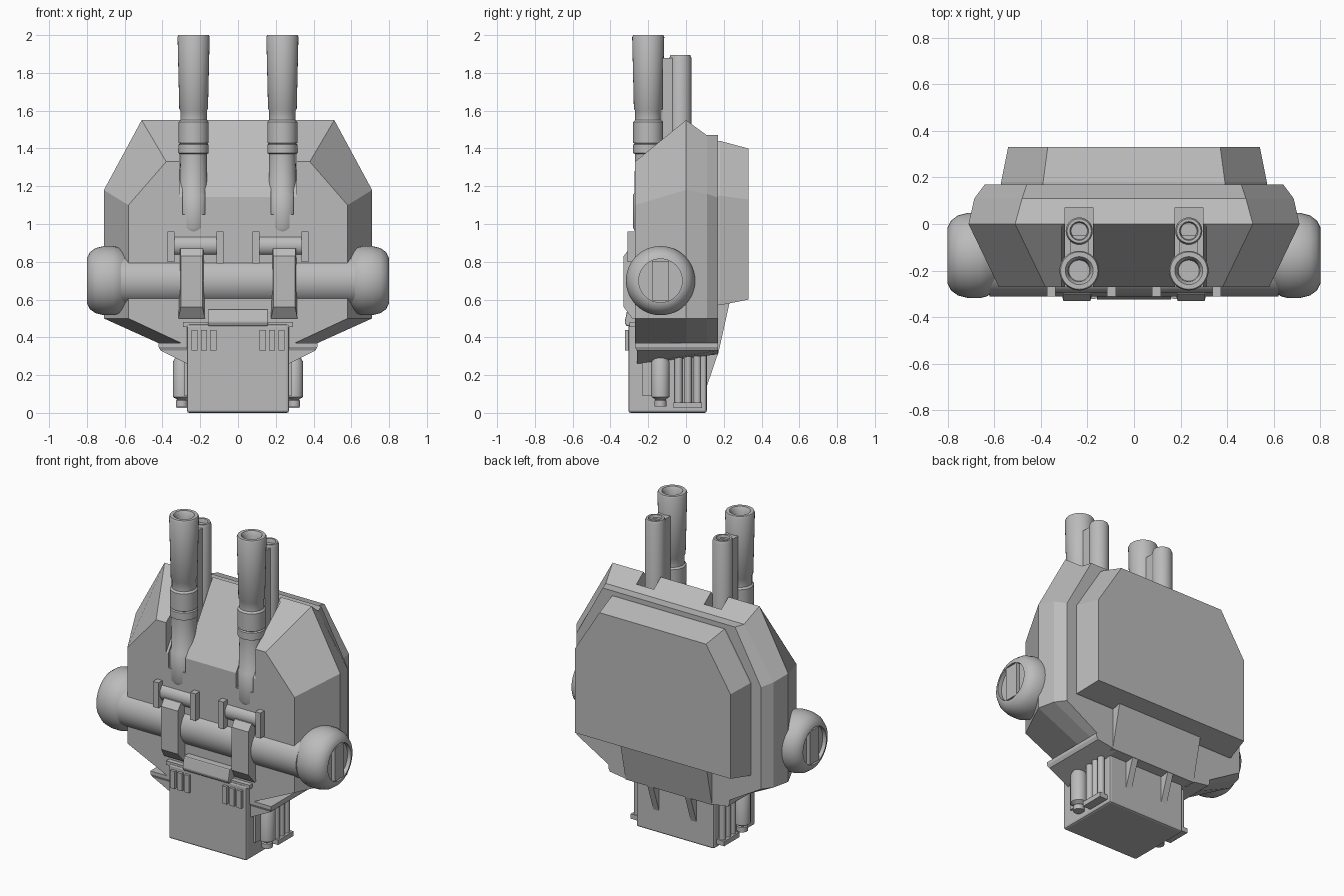
import bpy, bmesh, math
from mathutils import Matrix, Vector

cube = bpy.data.objects.get("Cube")
if cube:
    bpy.data.objects.remove(cube, do_unlink=True)

grey = bpy.data.materials.new("plain_grey")
grey.use_nodes = True
grey.diffuse_color = (0.5, 0.5, 0.5, 1)
grey.node_tree.nodes["Principled BSDF"].inputs["Base Color"].default_value = (0.5, 0.5, 0.5, 1)


def finish(name, bm, smooth=False, bevel=0):
    bmesh.ops.recalc_face_normals(bm, faces=bm.faces)
    me = bpy.data.meshes.new(name)
    bm.to_mesh(me)
    bm.free()
    ob = bpy.data.objects.new(name, me)
    bpy.context.collection.objects.link(ob)
    me.materials.append(grey)
    bpy.ops.object.select_all(action="DESELECT")
    ob.select_set(True)
    bpy.context.view_layer.objects.active = ob
    if bevel:
        mod = ob.modifiers.new("soft_edges", "BEVEL")
        mod.width = bevel
        mod.segments = 2
    if smooth:
        bpy.ops.object.shade_smooth_by_angle(angle=math.radians(35))
    return ob


def loft(name, rings, bevel=0):
    """Skin a list of equal closed rings and cap both ends."""
    bm = bmesh.new()
    loops = [[bm.verts.new(p) for p in ring] for ring in rings]
    n = len(loops[0])
    for a, b in zip(loops, loops[1:]):
        for i in range(n):
            bm.faces.new((a[i], a[(i + 1) % n], b[(i + 1) % n], b[i]))
    bm.faces.new(loops[0])
    bm.faces.new(loops[-1])
    return finish(name, bm, bevel=bevel)


def mirrored(y, half):
    """Symmetric outline in x and z at depth y."""
    return [(x, y, z) for x, z in half] + [(-x, y, z) for x, z in reversed(half)]


def box(name, x, y, z, bevel=0):
    rings = [[(x[0], y[0], h), (x[1], y[0], h), (x[1], y[1], h), (x[0], y[1], h)] for h in z]
    return loft(name, rings, bevel)


def side_profile(name, x0, x1, pts, bevel=0):
    """Extrude a y, z outline along x."""
    return loft(name, [[(x, y, z) for y, z in pts] for x in (x0, x1)], bevel)


def lathe(name, pts, centre, axis="Z", side=1, steps=32):
    """Spin (along, radius) points around an axis."""
    bm = bmesh.new()
    vs = [bm.verts.new((r, 0, a)) for a, r in pts]
    es = [bm.edges.new(p) for p in zip(vs, vs[1:])]
    bmesh.ops.spin(bm, geom=vs + es, cent=(0, 0, 0), axis=(0, 0, 1),
                   angle=math.tau, steps=steps)
    bmesh.ops.remove_doubles(bm, verts=bm.verts, dist=0.0001)
    if axis == "X":
        bm.transform(Matrix.Rotation(side * math.pi / 2, 4, "Y"))
    bm.transform(Matrix.Translation(Vector(centre)))
    return finish(name, bm, smooth=True)


def cut(target, cutter):
    mod = target.modifiers.new("cut", "BOOLEAN")
    mod.operation = "DIFFERENCE"
    mod.solver = "EXACT"
    mod.object = cutter
    bpy.context.view_layer.objects.active = target
    bpy.ops.object.modifier_apply(modifier=mod.name)
    bpy.data.objects.remove(cutter, do_unlink=True)


# Armoured shell, widest at the middle ring
shell = loft("shell", [
    mirrored(-0.27, [(0.38, 1.33), (0.58, 1.1), (0.58, 0.5), (0.28, 0.36)]),
    mirrored(0.0, [(0.51, 1.55), (0.71, 1.18), (0.71, 0.5), (0.4, 0.36)]),
    mirrored(0.11, [(0.48, 1.47), (0.685, 1.16), (0.685, 0.5), (0.4, 0.36)]),
    mirrored(0.17, [(0.46, 1.47), (0.64, 1.14), (0.64, 0.5), (0.4, 0.36)])])
# Steep centre slope and the barrel channels
cut(shell, side_profile("slope_cutter", -0.31, 0.31,
                        [(-0.4, 1.14), (-0.272, 1.14), (0.0, 1.551), (0.0, 1.8), (-0.4, 1.8)]))
for s in (-1, 1):
    xs = sorted((s * 0.175, s * 0.295))
    cut(shell, box("channel_cutter", xs, (-0.3, 0.07), (1.05, 1.8)))

# Rear pack and the sloped panel under it
loft("rear_pack", [
    mirrored(0.15, [(0.39, 1.44), (0.57, 1.15), (0.57, 0.57)]),
    mirrored(0.18, [(0.39, 1.44), (0.57, 1.15), (0.57, 0.57)]),
    mirrored(0.33, [(0.37, 1.4), (0.54, 1.13), (0.54, 0.6)])])
side_profile("rear_lower_panel", -0.3, 0.3, [(0.1, 0.58), (0.23, 0.58), (0.17, 0.31), (0.1, 0.31)])

# Collar and base block
loft("collar", [[(-x, y0, z), (x, y0, z), (x, 0.17, z + t), (-x, 0.17, z + t)]
                for x, y0, z, t in ((0.27, -0.26, 0.26, 0.05), (0.41, -0.26, 0.33, 0.0),
                                    (0.42, -0.27, 0.35, 0.0), (0.42, -0.27, 0.37, 0.0))])
box("base_block", (-0.27, 0.27), (-0.305, 0.11), (0, 0.47), 0.012)
box("base_top_lip", (-0.29, 0.29), (-0.3, -0.2), (0.455, 0.48))
side_profile("front_latch", -0.16, 0.16,
             [(-0.25, 0.46), (-0.315, 0.46), (-0.325, 0.48), (-0.31, 0.55), (-0.25, 0.55)], 0.006)

# Axle across the front
lathe("front_axle", [(-0.62, 0), (-0.62, 0.13), (0.62, 0.13), (0.62, 0)], (0, -0.18, 0.7), "X")

for s, tag in ((1, "left"), (-1, "right")):
    def span(a, b):
        return sorted((s * a, s * b))

    # End knob with a bar across its hollow face
    lathe(tag + "_knob", [(0.52, 0.0), (0.52, 0.13), (0.57, 0.137), (0.6, 0.155), (0.63, 0.175),
                          (0.66, 0.183), (0.71, 0.183), (0.755, 0.172), (0.785, 0.15),
                          (0.8, 0.12), (0.8, 0.115), (0.775, 0.115), (0.775, 0)],
          (0, -0.135, 0.7), "X", s, 48)
    box(tag + "_knob_bar", span(0.76, 0.799), (-0.18, -0.09), (0.595, 0.805))

    # Front and rear barrels joined by a web
    gx = s * 0.235
    lathe(tag + "_front_barrel", [
        (0.93, 0), (0.96, 0.07), (0.98, 0.08), (1.155, 0.08), (1.165, 0.073), (1.37, 0.07),
        (1.375, 0.08), (1.42, 0.08), (1.425, 0.072), (1.43, 0.08), (1.54, 0.08),
        (1.55, 0.07), (1.6, 0.07), (1.61, 0.076), (1.99, 0.085), (2.0, 0.08),
        (2.0, 0.06), (1.98, 0.048), (1.94, 0.045), (1.94, 0)], (gx, -0.2, 0))
    lathe(tag + "_rear_barrel", [(1.05, 0), (1.05, 0.058), (1.88, 0.058), (1.895, 0.052),
                                 (1.895, 0.04), (1.87, 0.035), (1.87, 0)], (gx, -0.03, 0))
    box(tag + "_barrel_web", span(0.195, 0.275), (-0.125, -0.05), (1.1, 1.88))

    # Barrel hinge: pin, side plates and clamp block
    lathe(tag + "_hinge_pin", [(-0.13, 0), (-0.13, 0.055), (0.13, 0.055), (0.13, 0)],
          (s * 0.225, -0.24, 0.885), "X", 1, 20)
    box(tag + "_inner_hinge_plate", span(0.078, 0.115), (-0.31, -0.25), (0.79, 0.96))
    box(tag + "_outer_hinge_plate", span(0.337, 0.373), (-0.31, -0.25), (0.8, 0.96))
    loft(tag + "_clamp_block", [
        [(x, y, z) for x, y, z in ((gx + s * (0.245 - 0.235) - w, y, z0) for w, y, z0 in
         ((w0, -0.25, z), (-w0, -0.25, z), (-w1, y1, zf), (w1, y1, zf)))]
        for w0, w1, y1, z, zf in ((0.07, 0.07, -0.285, 0.5, 0.5), (0.07, 0.058, -0.33, 0.56, 0.56),
                                  (0.065, 0.058, -0.33, 0.83, 0.83), (0.065, 0.06, -0.3, 0.87, 0.87))])

    # Front vents
    for i in range(3):
        x = 0.115 + 0.05 * i
        box(tag + "_vent_" + str(i + 1), span(x, x + 0.032), (-0.322, -0.29), (0.33, 0.44))

    # Side canister and rod rack
    lathe(tag + "_canister", [(0.035, 0), (0.035, 0.032), (0.065, 0.032), (0.07, 0.025),
                              (0.085, 0.048), (0.27, 0.048), (0.32, 0.02), (0.32, 0)],
          (s * 0.297, -0.135, 0), steps=20)
    box(tag + "_rack_foot", span(0.26, 0.325), (-0.065, 0.085), (0.025, 0.055))
    box(tag + "_side_plate", span(0.26, 0.283), (-0.23, -0.18), (0.09, 0.3))
    for i in range(3):
        lathe(tag + "_rod_" + str(i + 1), [(0.05, 0), (0.05, 0.021), (0.3, 0.021), (0.3, 0)],
              (s * 0.295, -0.04 + 0.05 * i, 0), steps=14)

    # Rear gusset
    side_profile(tag + "_rear_gusset", s * 0.11, s * 0.15,
                 [(0.1, 0.14), (0.11, 0.14), (0.168, 0.31), (0.168, 0.34), (0.1, 0.34)])
